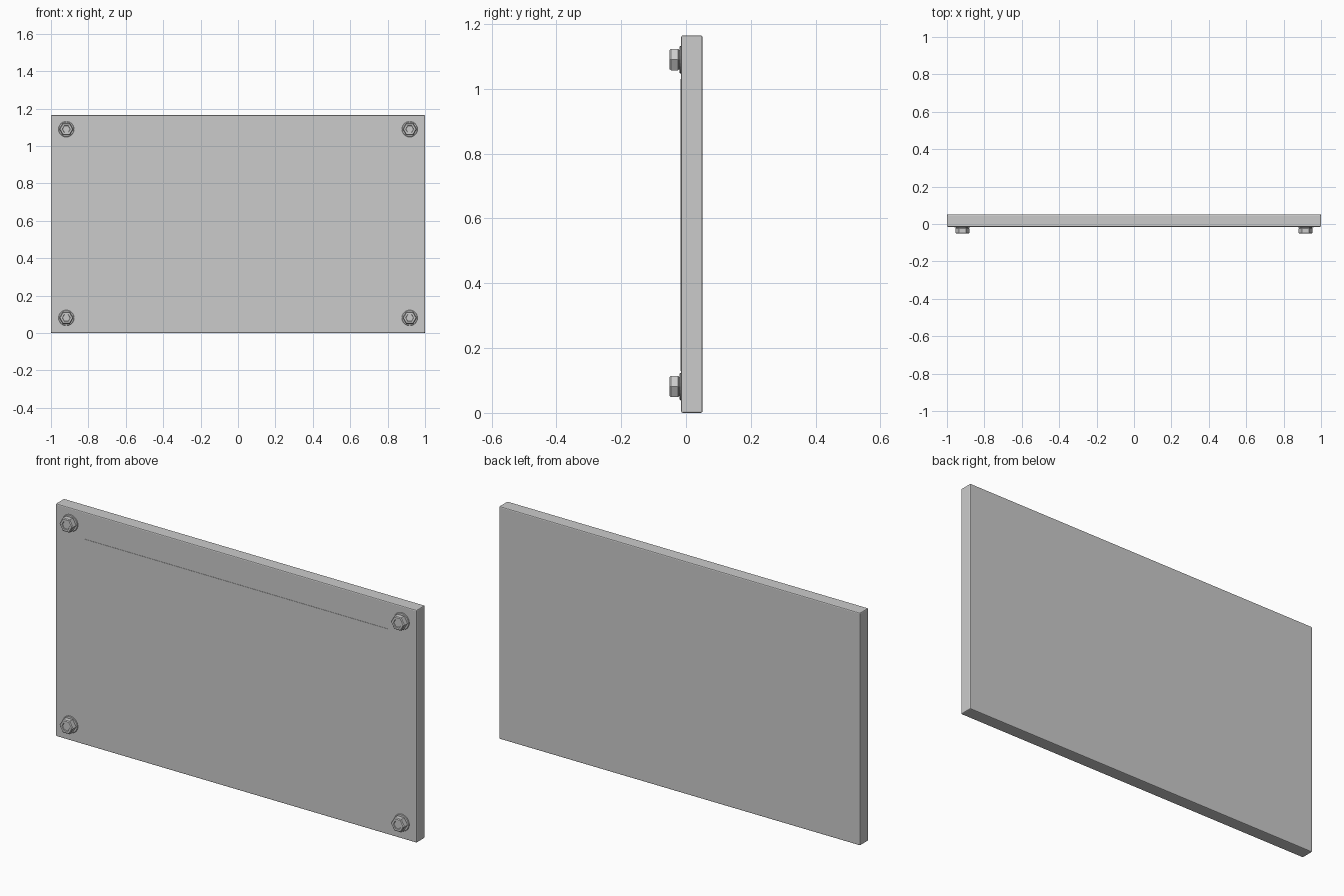
import bpy, bmesh, math
from mathutils import Matrix

if "Cube" in bpy.data.objects:
    bpy.data.objects.remove(bpy.data.objects["Cube"])


def finish(name, bm, bevel=0.0, segments=1):
    bmesh.ops.recalc_face_normals(bm, faces=bm.faces)
    me = bpy.data.meshes.new(name)
    bm.to_mesh(me)
    bm.free()
    ob = bpy.data.objects.new(name, me)
    bpy.context.collection.objects.link(ob)
    if bevel:
        mod = ob.modifiers.new("bevel", 'BEVEL')
        mod.width = bevel
        mod.segments = segments
        mod.limit_method = 'ANGLE'
    return ob


def box(name, x, y0, y1, z0, z1, bevel=0.0, segments=1):
    bm = bmesh.new()
    bmesh.ops.create_cube(bm, size=1, matrix=Matrix.Translation((0, (y0 + y1) / 2, (z0 + z1) / 2))
                          @ Matrix.Diagonal((2 * x, y1 - y0, z1 - z0, 1)))
    return finish(name, bm, bevel, segments)


def lathe(name, rings, sides, x, z):
    """Closed solid from (radius, y) rings around a y axis."""
    bm = bmesh.new()
    loops = []
    for r, y in rings:
        loops.append([bm.verts.new((x + r * math.cos(2 * math.pi * i / sides), y,
                                    z + r * math.sin(2 * math.pi * i / sides)))
                      for i in range(sides)])
    for a, b in zip(loops, loops[1:]):
        for i in range(sides):
            j = (i + 1) % sides
            bm.faces.new((a[i], a[j], b[j], b[i]))
    bm.faces.new(loops[0])
    bm.faces.new(loops[-1])
    return finish(name, bm)


# Plate and the barely raised front panel
box("plate", 1.0, -0.015, 0.051, 0.0, 1.165, 0.005, 2)
box("front_panel", 0.84, -0.0165, 0.0, 0.13, 1.03)

# Corner bolts: round washer and chamfered hex head with a shallow dimple
for x in (-0.918, 0.918):
    for z in (0.081, 1.09):
        washer = lathe("washer", [(0.042, -0.010), (0.042, -0.0175), (0.040, -0.0195)], 24, x, z)
        lathe("bolt_head", [(0.034, -0.017), (0.034, -0.021), (0.0375, -0.024), (0.0375, -0.047),
                            (0.033, -0.051), (0.022, -0.051), (0.020, -0.048)], 6, x, z)
